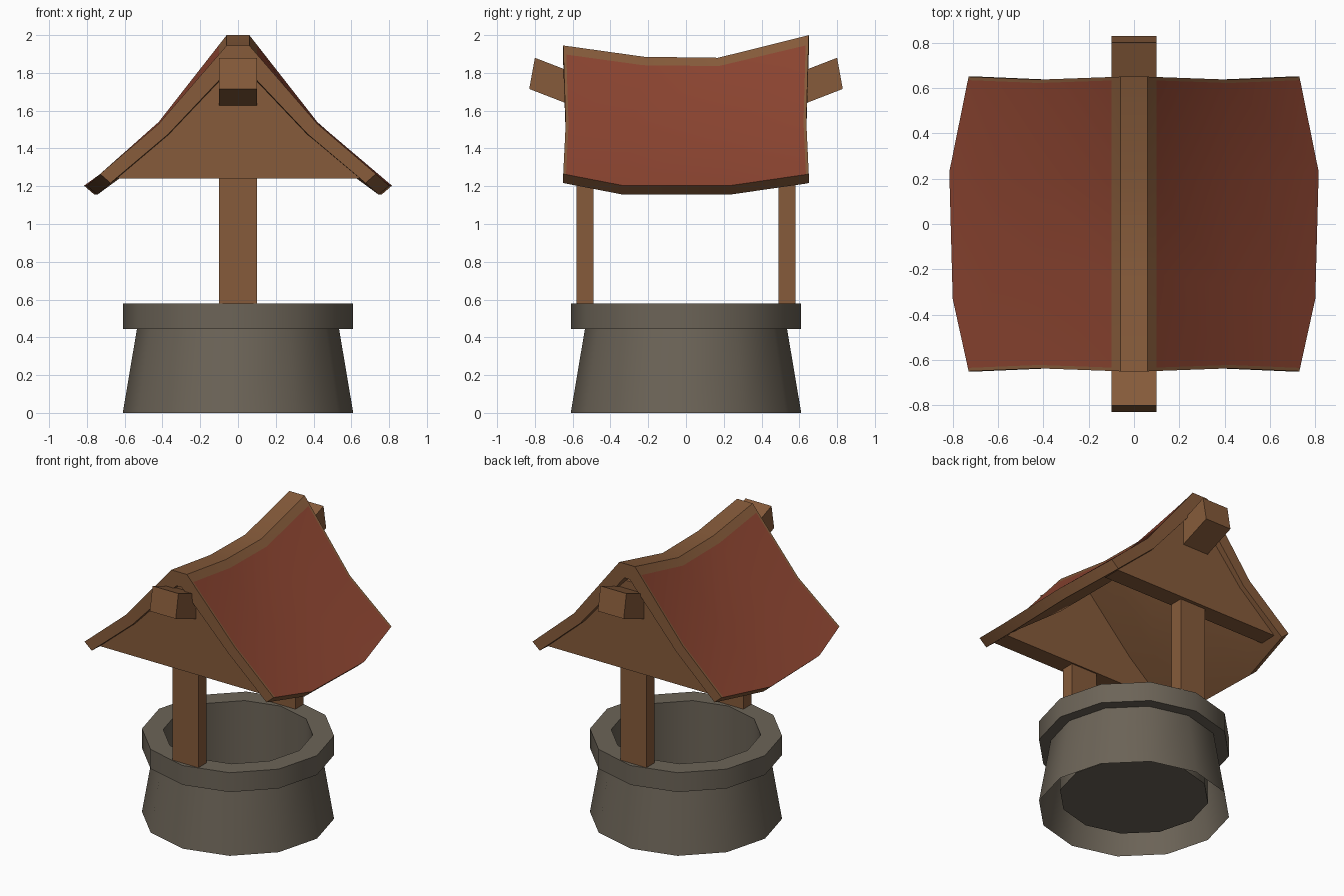
import bpy, bmesh, math

if "Cube" in bpy.data.objects:
    bpy.data.objects.remove(bpy.data.objects["Cube"])


def material(name, rgb):
    m = bpy.data.materials.new(name)
    m.diffuse_color = (*rgb, 1)
    m.use_nodes = True
    m.node_tree.nodes["Principled BSDF"].inputs["Base Color"].default_value = m.diffuse_color
    return m


WOOD = material("brown wood", (0.24, 0.105, 0.043))
RED = material("red roof", (0.26, 0.058, 0.030))
STONE = material("grey stone", (0.150, 0.127, 0.096))


def make(name, verts, faces, mats, smooth=False, recalc=True):
    me = bpy.data.meshes.new(name)
    me.from_pydata(verts, [], faces)
    for m in mats:
        me.materials.append(m)
    if recalc:
        bm = bmesh.new()
        bm.from_mesh(me)
        bmesh.ops.recalc_face_normals(bm, faces=bm.faces)
        bm.to_mesh(me)
        bm.free()
    if smooth:
        me.shade_smooth()
        me.set_sharp_from_angle(angle=math.radians(40))
    ob = bpy.data.objects.new(name, me)
    bpy.context.collection.objects.link(ob)
    return ob


def prism(name, front, back, mat):
    """Solid joining two matching outlines."""
    n = len(front)
    faces = [(i, (i + 1) % n, (i + 1) % n + n, i + n) for i in range(n)]
    faces += [tuple(range(n))[::-1], tuple(range(n, 2 * n))]
    return make(name, front + back, faces, [mat])


# Stone well: turned profile, hollow inside, open underneath
SIDES = 12
profile = [(0.61, 0), (0.535, 0.445), (0.61, 0.445), (0.61, 0.58),
           (0.475, 0.58), (0.475, 0.09)]
verts, faces = [], []
for r, z in profile:
    for k in range(SIDES):
        a = 2 * math.pi * k / SIDES
        verts.append((r * math.cos(a), r * math.sin(a), z))
for j in range(len(profile) - 1):
    for k in range(SIDES):
        k2 = (k + 1) % SIDES
        faces.append((j * SIDES + k, j * SIDES + k2,
                      (j + 1) * SIDES + k2, (j + 1) * SIDES + k))
last = (len(profile) - 1) * SIDES
faces.append(tuple(range(last, last + SIDES)))
make("stone_well", verts, faces, [STONE], smooth=True, recalc=False)


# Posts, gable boards and beam ends, one set on each side
for side, s in (("front", -1), ("back", 1)):
    post = [(-0.1, 0.49), (0.1, 0.49), (0.1, 0.58), (-0.1, 0.58)]
    prism(side + "_post", [(x, s * y, 0.5) for x, y in post],
          [(x, s * y, 1.27) for x, y in post], WOOD)

    gable = [(0.67, 1.24), (0.385, 1.495), (0.04, 1.86)]
    outline = gable + [(-x, z) for x, z in reversed(gable)]
    prism(side + "_gable", [(x, s * 0.48, z) for x, z in outline],
          [(x, s * 0.605, z) for x, z in outline], WOOD)

    beam = [(0.52, 1.595), (0.83, 1.715), (0.80, 1.88), (0.49, 1.76)]
    prism(side + "_beam_end", [(-0.1, s * y, z) for y, z in beam],
          [(0.1, s * y, z) for y, z in beam], WOOD)


# Sagging roof: each section gives its ridge, bend and eave as (y, ...)
def section(ridge, bend, eave):
    (ry, rz), (by, bz), (ey, ex, ez) = ridge, bend, eave
    t = 0.04 / 0.36
    right = [(ex - 0.055, ey, ez - 0.048), (ex, ey, ez), (0.42, by, bz),
             (0.10, ry + (by - ry) * t, rz + (bz - rz) * t), (0.06, ry, rz)]
    inner = [(0.02, ry, rz - 0.10), (0.37, by, bz - 0.055)]
    flip = lambda pts: [(-x, y, z) for x, y, z in reversed(pts)]
    return right + flip(right) + flip(inner) + inner[::1]


sections = [
    section((-0.65, 1.945), (-0.637, 1.53), (-0.65, 0.73, 1.265)),
    section((-0.635, 1.943), (-0.622, 1.528), (-0.635, 0.733, 1.262)),
    section((-0.22, 1.885), (-0.28, 1.485), (-0.33, 0.80, 1.203)),
    section((0.17, 1.88), (0.20, 1.485), (0.23, 0.815, 1.203)),
    section((0.635, 1.996), (0.622, 1.538), (0.635, 0.733, 1.262)),
    section((0.65, 2.0), (0.637, 1.54), (0.65, 0.73, 1.265)),
]
# Loop order: right outer (0-4), left outer (5-9), then inner
# (left bend, left top, right top, right bend)
n = len(sections[0])
verts, faces, red = [], [], []
for sec in sections:
    verts += sec
for j in range(len(sections) - 1):
    for i in range(n):
        i2 = (i + 1) % n
        if i in (1, 2, 6, 7) and 0 < j < len(sections) - 2:
            red.append(len(faces))
        faces.append((j * n + i, j * n + i2, (j + 1) * n + i2, (j + 1) * n + i))
# End caps as strips between outer and inner outlines
caps = [(0, 1, 2, 13), (13, 2, 3, 4, 12), (12, 4, 5, 11),
        (11, 5, 6, 7, 10), (10, 7, 8, 9)]
base = (len(sections) - 1) * n
for c in caps:
    faces.append(c)
    faces.append(tuple(base + i for i in reversed(c)))


# Fix order of the inner points: left bend, left top, right top, right bend
def reorder(sec):
    outer, inn = sec[:10], sec[10:]
    return outer + sorted(inn, key=lambda p: p[0])


verts = [v for sec in sections for v in reorder(sec)]
roof = make("roof", verts, faces, [WOOD, RED], smooth=True)
for f in red:
    roof.data.polygons[f].material_index = 1
